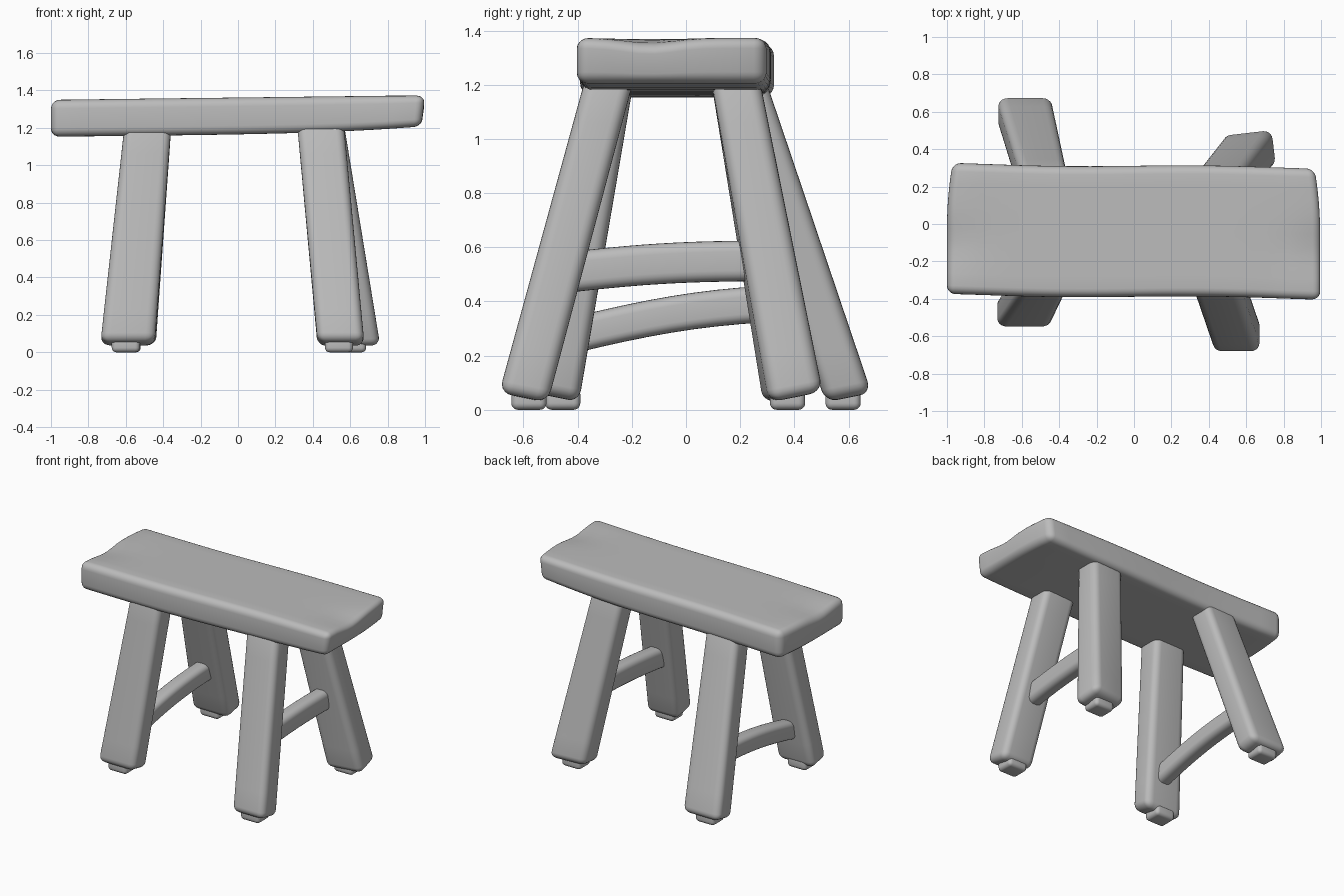
import bpy, bmesh, math
from mathutils import Vector

if "Cube" in bpy.data.objects:
    bpy.data.objects.remove(bpy.data.objects["Cube"], do_unlink=True)

grey = bpy.data.materials.new("plain grey")
grey.use_nodes = True
grey.diffuse_color = (0.5, 0.5, 0.5, 1)
grey.node_tree.nodes["Principled BSDF"].inputs["Base Color"].default_value = (0.5, 0.5, 0.5, 1)


def rounded_block(name, size, radius, cuts, shape):
    """Bevelled box, sliced along each axis, then bent by the shape function."""
    bm = bmesh.new()
    bmesh.ops.create_cube(bm, size=1)
    bmesh.ops.scale(bm, vec=size, verts=bm.verts)
    bmesh.ops.bevel(bm, geom=bm.edges[:], offset=radius, segments=5,
                    profile=0.5, affect='EDGES')
    for axis in range(3):
        normal = Vector([float(i == axis) for i in range(3)])
        span = size[axis] - 2.2 * radius
        for k in range(cuts[axis]):
            point = normal * span * ((k + 1) / (cuts[axis] + 1) - 0.5)
            bmesh.ops.bisect_plane(bm, geom=bm.verts[:] + bm.edges[:] + bm.faces[:],
                                   plane_co=point, plane_no=normal)
    for v in bm.verts:
        v.co = shape(v.co.copy())
    bmesh.ops.recalc_face_normals(bm, faces=bm.faces)
    mesh = bpy.data.meshes.new(name)
    bm.to_mesh(mesh)
    bm.free()
    mesh.materials.append(grey)
    mesh.shade_smooth()
    obj = bpy.data.objects.new(name, mesh)
    bpy.context.collection.objects.link(obj)
    return obj


# Seat: a hand-hewn plank, thinner at one end, with both ends worn down
def seat_shape(p):
    t = (p.x + 1) / 2
    low = 1.153 + 0.02 * t + 0.035 * t ** 4
    high = 1.35 + 0.024 * t
    h = p.z / 0.19 + 0.5
    worn = abs(p.x) ** 8 * math.exp(-((p.y + 0.08) / 0.13) ** 2)
    z = low + (high - low) * h - 0.028 * worn * h
    y = p.y - 0.028 - 0.022 * t + 0.006 * math.sin(4 * p.x)
    x = p.x * (1 - 0.03 * max(0, p.y / 0.35) ** 2)
    if p.x > 0:
        x -= 0.02 * p.x ** 4 * (1 - h)
    return Vector((x, y, z))


rounded_block("seat", (2, 0.7, 0.19), 0.045, (15, 9, 1), seat_shape)


# Legs: splayed square posts, each with a small round foot
def make_leg(name, top, foot, top_size, foot_size, twist=0):
    out = 1 if foot[1] > 0 else -1

    def shape(p):
        t = 0.5 - p.z / 1.2
        turn = twist * t
        sx = top_size[0] + (foot_size[0] - top_size[0]) * t
        sy = top_size[1] + (foot_size[1] - top_size[1]) * t
        u, w = p.x / 0.25 * sx, p.y / 0.18 * sy
        x = u * math.cos(turn) - w * math.sin(turn)
        y = u * math.sin(turn) + w * math.cos(turn)
        return Vector((top[0] + (foot[0] - top[0]) * t + x,
                       top[1] + (foot[1] - top[1]) * t + y,
                       1.23 - 1.195 * t + 0.2 * t * (out * y + 0.05)))

    rounded_block(name, (0.25, 0.18, 1.2), 0.045, (1, 1, 8), shape)
    rounded_block(name + "_foot", (0.15, 0.13, 0.08), 0.025, (0, 0, 0),
                  lambda p: p + Vector((foot[0] - 0.01, foot[1] - out * 0.02, 0.04)))


make_leg("front_right_leg", (-0.48, -0.28), (-0.59, -0.475), (0.25, 0.18), (0.29, 0.16))
make_leg("back_right_leg", (-0.48, 0.20), (-0.585, 0.60), (0.25, 0.18), (0.29, 0.17))
make_leg("front_left_leg", (0.44, -0.28), (0.55, -0.60), (0.25, 0.18), (0.25, 0.18))
make_leg("back_left_leg", (0.44, 0.18), (0.62, 0.395), (0.25, 0.18), (0.27, 0.2), 0.12)


# Rungs: one arched cross bar between the legs of each end
def make_rung(name, start, end, height, arch):
    a, b = Vector(start), Vector(end)

    def shape(p):
        t = p.y + 0.5
        c = a.lerp(b, t)
        return Vector((c.x + p.x, c.y,
                       c.z + p.z / 0.15 * height + arch * math.sin(math.pi * t)))

    rounded_block(name, (0.11, 1, 0.15), 0.04, (0, 9, 0), shape)


make_rung("left_rung", (0.50, -0.46, 0.505), (0.52, 0.28, 0.55), 0.15, 0.012)
make_rung("right_rung", (-0.56, -0.44, 0.27), (-0.55, 0.50, 0.40), 0.135, 0.03)
